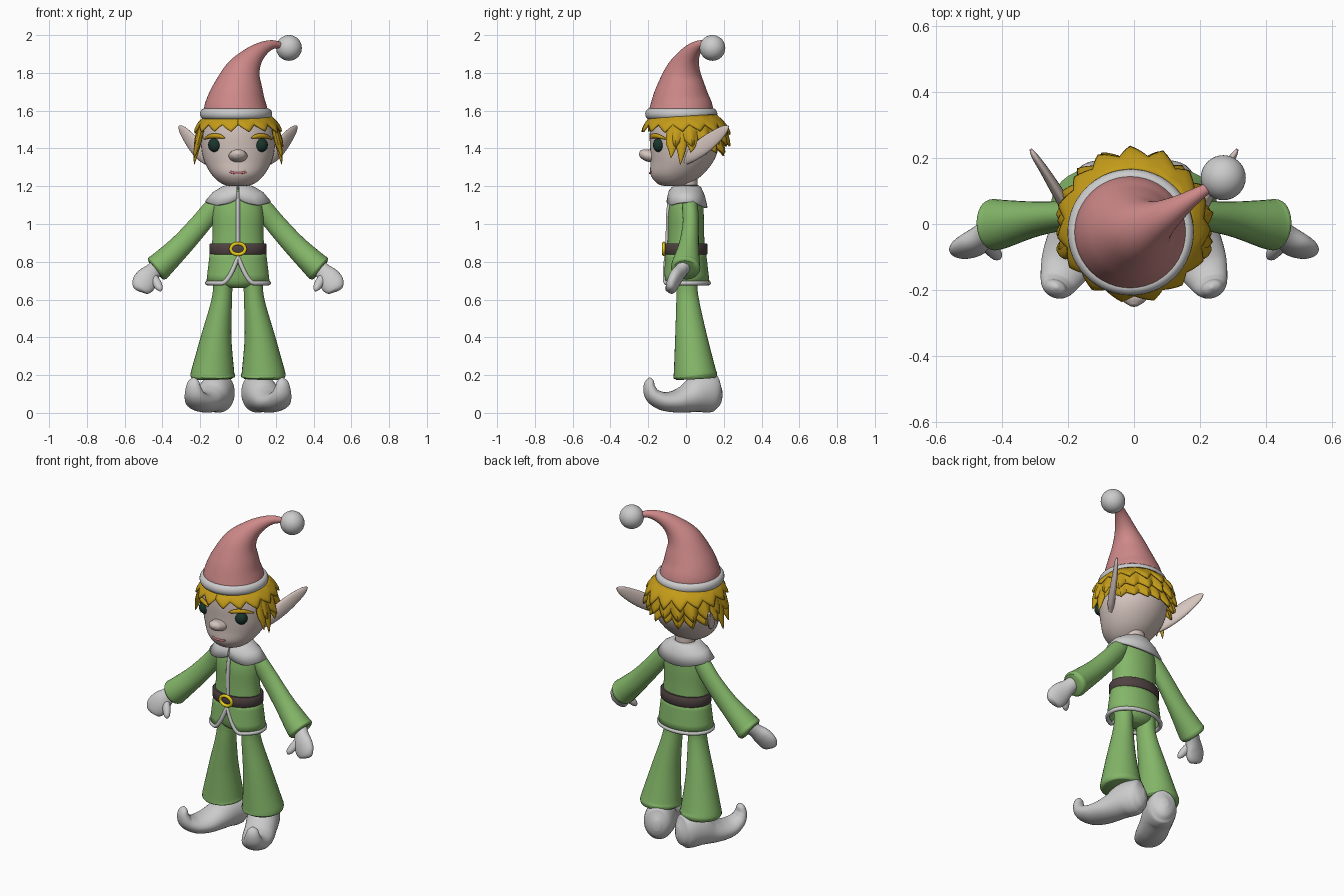
import bpy, bmesh, math, random
from mathutils import Vector as V

if "Cube" in bpy.data.objects:
    bpy.data.objects.remove(bpy.data.objects["Cube"])

random.seed(4)
MATS = {}
COLORS = dict(green=(0.23, 0.47, 0.14), hat=(0.62, 0.25, 0.25), skin=(0.66, 0.55, 0.51),
              hair=(0.55, 0.33, 0.01), belt=(0.08, 0.055, 0.055), gold=(0.8, 0.6, 0.01),
              eye=(0.01, 0.035, 0.025), lip=(0.65, 0.2, 0.22))


def paint(ob, color):
    if color:
        if color not in MATS:
            MATS[color] = bpy.data.materials.new(color)
            MATS[color].diffuse_color = (*COLORS[color], 1)
        ob.data.materials.append(MATS[color])


def finish(name, bm, color, thick=0):
    bmesh.ops.recalc_face_normals(bm, faces=bm.faces)
    me = bpy.data.meshes.new(name)
    bm.to_mesh(me)
    bm.free()
    me.shade_smooth()
    me.set_sharp_from_angle(angle=math.radians(50))
    ob = bpy.data.objects.new(name, me)
    bpy.context.collection.objects.link(ob)
    paint(ob, color)
    if thick:
        m = ob.modifiers.new("thickness", 'SOLIDIFY')
        m.thickness, m.offset = thick, 0
    return ob


def grid(name, rows, color, loop=True, caps=False, thick=0):
    """Skin rows of points into a surface."""
    bm = bmesh.new()
    vs = [[bm.verts.new(p) for p in r] for r in rows]
    n = len(rows[0])
    for a, b in zip(vs, vs[1:]):
        for j in range(n if loop else n - 1):
            k = (j + 1) % n
            bm.faces.new((a[j], a[k], b[k], b[j]))
    if caps:
        bm.faces.new(vs[0])
        bm.faces.new(vs[-1])
    return finish(name, bm, color, thick)


def spline(pts, sub):
    """Catmull-Rom resampling of tuples of any length."""
    p = [pts[0]] + list(pts) + [pts[-1]]
    out = []
    for i in range(1, len(p) - 2):
        for s in range(sub):
            t = s / sub
            out.append([0.5 * (2*b + (c-a)*t + (2*a-5*b+4*c-d)*t*t + (3*b-a-3*c+d)*t**3)
                        for a, b, c, d in zip(p[i-1], p[i], p[i+1], p[i+2])])
    return out + [list(pts[-1])]


def loft(name, pts, color=None, side=(1, 0, 0), flat=False, n=32, sub=6):
    """pts: (x, y, z, radius along side, radius across). flat keeps rings level."""
    q = spline(pts, sub)
    rows = []
    for i, p in enumerate(q):
        t = V((0, 0, 1)) if flat else V(q[min(i+1, len(q)-1)][:3]) - V(q[max(i-1, 0)][:3])
        t.normalize()
        s = V(side)
        s = (s - t * s.dot(t)).normalized()
        w = t.cross(s)
        rows.append([V(p[:3]) + s * max(p[3], .002) * math.cos(2*math.pi*j/n)
                     + w * max(p[4], .002) * math.sin(2*math.pi*j/n) for j in range(n)])
    return grid(name, rows, color, caps=True)


def ball(name, loc, r, color=None):
    bm = bmesh.new()
    bmesh.ops.create_uvsphere(bm, u_segments=32, v_segments=20, radius=1)
    for v in bm.verts:
        v.co = V(loc) + V([a * b for a, b in zip(v.co, r)])
    return finish(name, bm, color)


def wire(name, pts, r, color=None, cyclic=False):
    cu = bpy.data.curves.new(name, 'CURVE')
    cu.dimensions, cu.bevel_depth, cu.bevel_resolution, cu.use_fill_caps = '3D', r, 3, True
    s = cu.splines.new('POLY')
    s.points.add(len(pts) - 1)
    for a, p in zip(s.points, pts):
        a.co = (*p[:3], 1)
    s.use_cyclic_u = cyclic
    s.use_smooth = True
    ob = bpy.data.objects.new(name, cu)
    bpy.context.collection.objects.link(ob)
    paint(ob, color)


def polar(a, rx, ry, z, cx=0, cy=0):
    """Point on an ellipse, angle measured from the front."""
    return V((cx + rx * math.sin(a), cy - ry * math.cos(a), z))


def ring(name, rx, ry, z, cx, cy, profile, color=None):
    """Closed band from a loop of (radial offset, height) points."""
    rows = [[polar(2*math.pi*i/64, rx + o, ry + o, z + h, cx, cy) for o, h in profile] for i in range(64)]
    grid(name, rows + rows[:1], color)


circle = [2 * math.pi * i / 16 for i in range(16)]

# hat, brim and bobble
loft("hat", [(-.01, -.025, 1.57, .17, .17), (-.01, -.025, 1.62, .167, .167), (0, -.025, 1.70, .14, .14),
             (.025, -.015, 1.80, .098, .1), (.07, .01, 1.875, .062, .062), (.125, .045, 1.925, .039, .039),
             (.185, .085, 1.95, .023, .023), (.25, .125, 1.94, .012, .012)], "hat", side=(.5, -.87, 0), n=48)
ring("hat_brim", .168, .168, 1.583, -.01, -.025, [(.023*math.cos(a), .029*math.sin(a)) for a in circle])
ball("hat_bobble", (.27, .14, 1.932), (.068, .068, .068))

# head, nose and mouth
loft("head", [(0, -.065, 1.2, .03, .04), (0, -.065, 1.213, .085, .085), (0, -.05, 1.26, .138, .137),
              (0, -.022, 1.33, .177, .166), (0, -.01, 1.40, .194, .18), (0, -.012, 1.48, .194, .18),
              (0, -.015, 1.56, .17, .165), (0, -.02, 1.6, .12, .12)], "skin", flat=True, n=48)
loft("neck", [(0, .01, 1.12, .055, .05), (0, .01, 1.25, .055, .05)], "skin", flat=True)
loft("nose", [(0, -.17, 1.36, .05, .035), (0, -.2, 1.362, .048, .032), (0, -.23, 1.372, .036, .025),
              (0, -.247, 1.378, .012, .01)], "skin")
wire("mouth", spline([(-.042, -.182, 1.276), (-.015, -.189, 1.27), (.015, -.189, 1.27), (.042, -.182, 1.276)], 4),
     .006, "lip")

# hair layers made of pointed tufts
def hair(name, a0, a1, n, top, bottom, depth, flare):
    cols, k = [], 8
    tip = [random.uniform(.65, 1.15) for _ in range(n + 1)]
    for i in range(n * k + 1):
        w = 1 - abs(2 * (i % k) / k - 1)
        d = tip[i // k] * w
        a = math.radians(a0 + (a1 - a0) * i / (n * k))
        z, r = bottom[1] - depth * d, bottom[0] + flare * d
        cols.append([polar(a + .05 * f * w, *[top[0] + (r - top[0]) * math.sin(f * math.pi / 2)] * 2,
                           top[1] + (z - top[1]) * f, 0, -.005) for f in (0, .2, .4, .6, .8, 1)])
    grid(name, cols, "hair", loop=False, thick=.01)


hair("hair_top", 0, 360, 15, (.165, 1.575), (.208, 1.525), .05, .028)
hair("hair_middle", 65, 295, 11, (.197, 1.535), (.207, 1.455), .045, .03)
hair("hair_back", 108, 252, 7, (.183, 1.47), (.188, 1.405), .04, .03)

for s, tag in ((-1, "left"), (1, "right")):
    # face details
    ball("eye_" + tag, (s*.122, -.143, 1.418), (.036, .032, .037), "eye")
    loft("eyebrow_" + tag, [(s*.18, -.105, 1.45, .004, .004), (s*.145, -.148, 1.465, .012, .01),
                            (s*.1, -.178, 1.465, .012, .01), (s*.07, -.19, 1.455, .003, .003)], "hair",
         side=(0, 0, 1), n=12)
    for i, (y, z) in enumerate(((-.075, 1.35), (-.025, 1.315), (.03, 1.38))):
        loft(f"sideburn_{tag}_{i}", [(s*.19, y*.9, 1.52, .03, .015), (s*.208, y, 1.44, .032, .016),
                                     (s*.222, y, (z+1.44)/2, .02, .012), (s*.232, y-.005, z, .002, .002)],
             "hair", side=(0, 1, 0), n=12)
    # long pointed ear: flat blade swept back and up
    loft("ear_" + tag, [(s*.165, -.005, 1.33, .02, .012), (s*.19, .03, 1.365, .038, .02),
                        (s*.23, .095, 1.415, .045, .018), (s*.27, .16, 1.465, .037, .014),
                        (s*.3, .205, 1.502, .022, .01), (s*.312, .225, 1.517, .004, .004)],
         "skin", side=(-s*.32, -.48, .81), n=20)
    # sleeve and mitten
    loft("sleeve_" + tag, [(s*.09, .02, 1.13, .036, .04), (s*.13, .022, 1.085, .042, .052),
                           (s*.2, .025, 1.0, .043, .055), (s*.3, .015, .888, .053, .06),
                           (s*.4, .0, .79, .074, .07), (s*.426, -.002, .766, .077, .073),
                           (s*.437, -.003, .757, .066, .062)], "green", side=(0, 1, 0))
    loft("mitten_" + tag, [(s*.42, 0, .785, .035, .04), (s*.45, -.03, .75, .035, .045),
                           (s*.48, -.055, .715, .036, .06), (s*.503, -.072, .68, .032, .062),
                           (s*.52, -.082, .655, .024, .045), (s*.525, -.085, .645, .008, .015)], side=(0, 1, 0))
    loft("thumb_" + tag, [(s*.46, -.045, .73, .02, .025), (s*.432, -.075, .69, .02, .024),
                          (s*.415, -.095, .66, .016, .018), (s*.41, -.102, .645, .005, .005)],
         side=(0, 1, 0), n=16)
    # flared trouser leg
    loft("trouser_leg_" + tag, [(s*.075, .005, .84, .065, .07), (s*.08, .005, .68, .052, .056),
                                (s*.088, .01, .58, .056, .062), (s*.115, .027, .4, .081, .085),
                                (s*.132, .045, .23, .112, .11), (s*.134, .049, .195, .118, .116),
                                (s*.134, .05, .18, .105, .103)], "green")
    # curled shoe, toe turned outward
    shoe = [(-.098, .11, .02, .03), (-.075, .108, .06, .08), (-.04, .108, .083, .103), (.03, .1, .09, .1),
            (.1, .075, .088, .075), (.17, .06, .088, .058), (.24, .063, .078, .048), (.295, .092, .058, .04),
            (.315, .135, .042, .03), (.312, .17, .028, .02), (.31, .186, .006, .006)]
    loft("shoe_" + tag, [(s*(.11 + .4*d), .095 - .917*d, z, w, h) for d, z, w, h in shoe], side=(.917, s*.4, 0))

# jacket body
loft("jacket", [(0, 0, .84, .143, .1), (0, 0, .95, .134, .096), (0, 0, 1.05, .135, .094), (0, .003, 1.12, .122, .085),
                (0, .005, 1.17, .085, .068), (0, .005, 1.19, .055, .05)], "green", flat=True, n=48)
loft("hips", [(0, 0, .66, .05, .04), (0, 0, .7, .115, .075), (0, 0, .85, .13, .09)], "green", flat=True)


# jacket skirt with curved front opening, edged with trim
def hem(a):
    u = min(abs(math.sin(a)) * .16 / .08, 1) if math.cos(a) > 0 else 1
    return .687 + .143 * (1 - u) ** 1.6


def skirt_point(a, f):
    z = .86 + (hem(a) - .86) * f
    k = (.86 - z) / .173
    return polar(a, .143 + .02 * k, .1 + .02 * k, z)


angles = [2 * math.pi * i / 96 for i in range(96)]
grid("jacket_skirt", [[skirt_point(a, f) for a in angles] for f in (0, .25, .5, .75, 1)], "green", thick=.01)
wire("skirt_trim", [skirt_point(a, 1) for a in angles], .012, cyclic=True)
wire("front_trim", spline([(0, -.07, 1.17), (0, -.088, 1.11), (0, -.096, 1.03), (0, -.097, .95), (0, -.103, .83)], 5), .011)

# collar with two rounded front flaps
cols = []
for i in range(73):
    a = math.radians(3 + 354 * i / 72)
    d = min(a, 2 * math.pi - a)
    e = min(1, d / .75) ** .6
    low = 1.145 - .06 * e + .03 * math.sin(a) ** 2
    rx, ry = .1 + .07 * e, .09 + .018 * e
    cols.append([polar(a, .058, .056, 1.2, 0, .003), polar(a, .085, .073, 1.19, 0, .002),
                 polar(a, (.09 + rx) / 2, (.078 + ry) / 2, (1.19 + low) / 2 + .01), polar(a, rx, ry, low)])
grid("collar", cols, None, loop=False, thick=.014)

# belt and buckle
ring("belt", .135, .098, .868, 0, 0, [(-.01, -.03), (.012, -.03), (.017, -.024), (.017, .024), (.012, .03), (-.01, .03)], "belt")
wire("buckle", [(.038 * math.cos(a), -.117, .868 + .029 * math.sin(a)) for a in
                [2 * math.pi * i / 32 for i in range(32)]], .0095, "gold", cyclic=True)

for m in bpy.data.materials:
    if m.users and not m.is_grease_pencil:
        m.use_nodes = True
        m.node_tree.nodes["Principled BSDF"].inputs["Base Color"].default_value = m.diffuse_color
